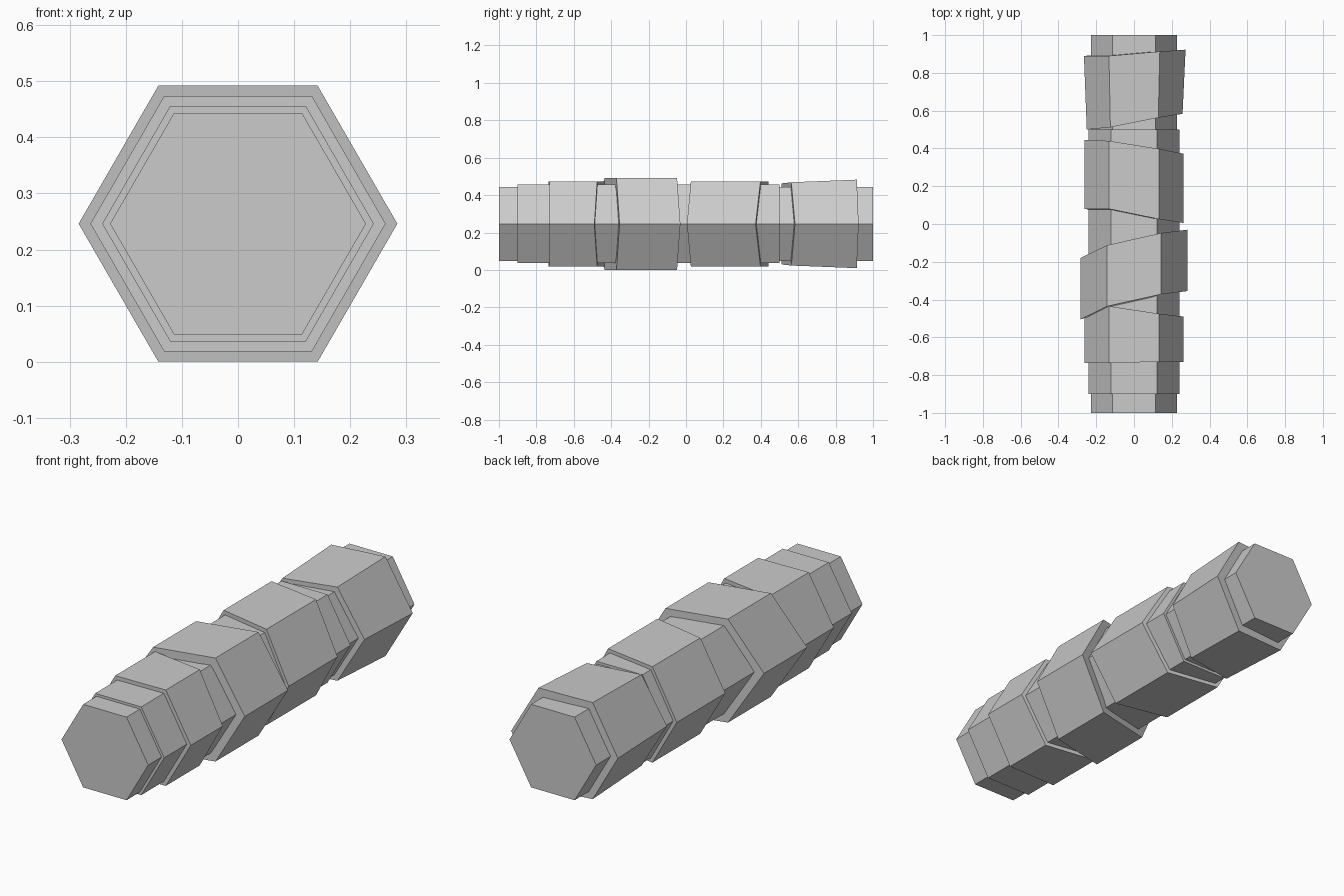
import bpy
import bmesh
import math

cube = bpy.data.objects.get("Cube")
if cube:
    bpy.data.objects.remove(cube, do_unlink=True)

CENTRE_Z = 0.246

grey = bpy.data.materials.new("plain_grey")
grey.use_nodes = True
colour = (0.6, 0.6, 0.6, 1.0)
grey.diffuse_color = colour
grey.node_tree.nodes["Principled BSDF"].inputs["Base Color"].default_value = colour

# Column of each hexagon corner, counted from the right-hand (-x) point to the left (+x)
COLUMNS = (3, 2, 1, 0, 1, 2)


def hex_band(name, front, back, front_radii, back_radii=None):
    """Closed hexagonal prism along y; each end is given by four y values across x."""
    bm = bmesh.new()
    rings = []
    for ys, radii in ((front, front_radii), (back, back_radii or front_radii)):
        ring = []
        for i, column in enumerate(COLUMNS):
            angle = math.radians(60 * i)
            r = radii[0] if column < 2 else radii[1]
            ring.append(bm.verts.new((r * math.cos(angle), ys[column],
                                      CENTRE_Z + r * math.sin(angle))))
        rings.append(ring)
    a, b = rings
    for i in range(6):
        j = (i + 1) % 6
        bm.faces.new((a[i], a[j], b[j], b[i]))
    bm.faces.new(a)
    bm.faces.new(b)
    bmesh.ops.recalc_face_normals(bm, faces=bm.faces)
    mesh = bpy.data.meshes.new(name)
    bm.to_mesh(mesh)
    bm.free()
    mesh.materials.append(grey)
    obj = bpy.data.objects.new(name, mesh)
    bpy.context.collection.objects.link(obj)
    return obj


# Straight inner bar and the sleeve around it
hex_band("core", [-1] * 4, [1] * 4, (0.228, 0.228))
hex_band("sleeve", [-0.9] * 4, [0.5] * 4, (0.242, 0.242))

# Outer bands with skewed ends
hex_band("front_band", (-0.735, -0.735, -0.73, -0.73),
         (-0.415, -0.435, -0.475, -0.49), (0.263, 0.263))
hex_band("wide_band", (-0.505, -0.435, -0.372, -0.355),
         (-0.18, -0.112, -0.048, -0.03), (0.284, 0.284))
hex_band("middle_band", (0.08, 0.08, 0.026, 0.005),
         (0.445, 0.44, 0.398, 0.372), (0.263, 0.263))
hex_band("rear_band", (0.5, 0.512, 0.563, 0.583),
         (0.89, 0.89, 0.913, 0.923), (0.25, 0.257), (0.265, 0.273))
